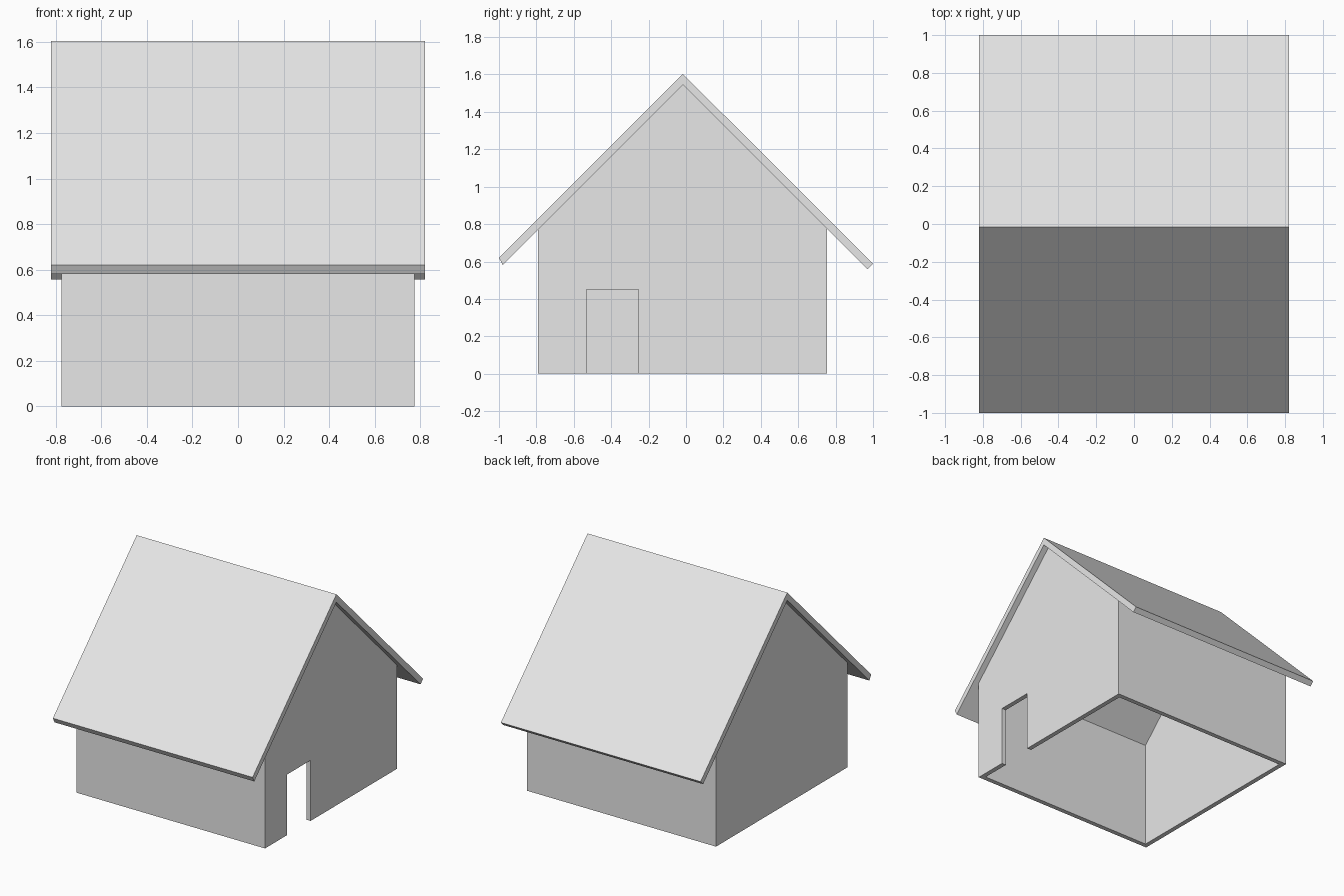
import bpy
import bmesh

cube = bpy.data.objects.get("Cube")
if cube:
    bpy.data.objects.remove(cube, do_unlink=True)

grey = bpy.data.materials.new("plain light grey")
grey.use_nodes = True
colour = (0.8, 0.8, 0.8, 1.0)
grey.diffuse_color = colour
for node in grey.node_tree.nodes:
    if node.type == 'BSDF_PRINCIPLED':
        node.inputs["Base Color"].default_value = colour


def extrude_profile(name, profile, x0, x1):
    """Extrude a closed (y, z) outline along x."""
    bm = bmesh.new()
    face = bm.faces.new([bm.verts.new((x0, y, z)) for y, z in profile])
    result = bmesh.ops.extrude_face_region(bm, geom=[face])
    verts = [v for v in result["geom"] if isinstance(v, bmesh.types.BMVert)]
    bmesh.ops.translate(bm, verts=verts, vec=(x1 - x0, 0, 0))
    bmesh.ops.recalc_face_normals(bm, faces=bm.faces)
    mesh = bpy.data.meshes.new(name)
    bm.to_mesh(mesh)
    bm.free()
    mesh.materials.append(grey)
    obj = bpy.data.objects.new(name, mesh)
    bpy.context.collection.objects.link(obj)
    return obj


def rectangle(y0, y1, z0, z1):
    return [(y0, z0), (y1, z0), (y1, z1), (y0, z1)]


def cut(target, cutter):
    """Subtract the cutter, then throw it away."""
    mod = target.modifiers.new("cut", 'BOOLEAN')
    mod.operation = 'DIFFERENCE'
    mod.solver = 'EXACT'
    mod.object = cutter
    with bpy.context.temp_override(object=target, active_object=target):
        bpy.ops.object.modifier_apply(modifier=mod.name)
    bpy.data.objects.remove(cutter, do_unlink=True)


FRONT, BACK, HALF_WIDTH = -0.79, 0.755, 0.775
THICK = 0.035
RIDGE_Y, RIDGE_Z = -0.017, 1.545

# Walls: gabled block, hollowed from below and up to the roof
walls = extrude_profile("walls", [
    (FRONT, 0), (BACK, 0),
    (BACK, RIDGE_Z - (BACK - RIDGE_Y)),
    (RIDGE_Y, RIDGE_Z),
    (FRONT, RIDGE_Z - (RIDGE_Y - FRONT))], -HALF_WIDTH, HALF_WIDTH)
inner = HALF_WIDTH - THICK
cut(walls, extrude_profile("room_cutter", rectangle(
    FRONT + THICK, BACK - THICK, -0.2, 1.9), -inner, inner))

# Doorway in the +x gable
cut(walls, extrude_profile("door_cutter", rectangle(
    -0.533, -0.255, -0.2, 0.45), inner - 0.1, HALF_WIDTH + 0.1))

# Roof: one folded slab with square-cut eaves
extrude_profile("roof", [
    (-1.0, 0.62), (RIDGE_Y, 1.603), (1.0, 0.588),
    (0.97, 0.558), (RIDGE_Y, RIDGE_Z), (-0.98, 0.582)], -0.82, 0.82)
